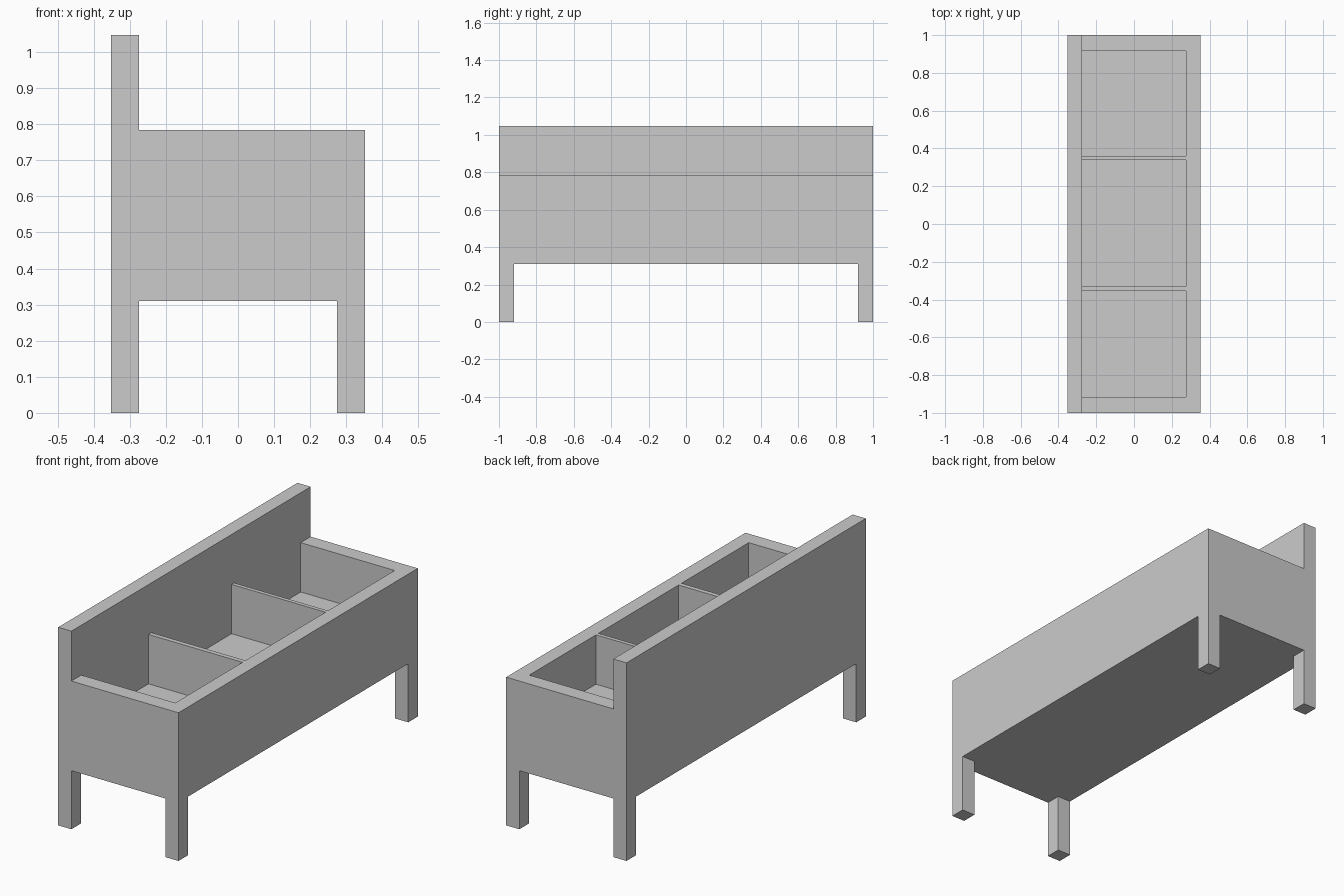
import bpy, bmesh
from mathutils import Matrix, Vector

if "Cube" in bpy.data.objects:
    bpy.data.objects.remove(bpy.data.objects["Cube"])

X, Y = 0.352, 1.0            # outer half sizes
XI, YI = 0.275, 0.917        # inner half sizes (leg and wall thickness)
Z_UNDER, Z_FLOOR, Z_RIM, Z_TOP = 0.31, 0.523, 0.784, 1.048


def finish(bm, name):
    bmesh.ops.recalc_face_normals(bm, faces=bm.faces)
    mesh = bpy.data.meshes.new(name)
    bm.to_mesh(mesh)
    bm.free()
    obj = bpy.data.objects.new(name, mesh)
    bpy.context.collection.objects.link(obj)
    return obj


def add_box(bm, lo, hi):
    lo, hi = Vector(lo), Vector(hi)
    mat = Matrix.Translation((lo + hi) / 2) @ Matrix.Diagonal((*(hi - lo), 1))
    bmesh.ops.create_cube(bm, size=1, matrix=mat)


# Planter body with raised back: L-shaped profile extruded along y
bm = bmesh.new()
profile = [(-X, Z_UNDER), (X, Z_UNDER), (X, Z_RIM),
           (-XI, Z_RIM), (-XI, Z_TOP), (-X, Z_TOP)]
face = bm.faces.new([bm.verts.new((x, -Y, z)) for x, z in profile])
ext = bmesh.ops.extrude_face_region(bm, geom=[face])
bmesh.ops.translate(bm, vec=(0, 2 * Y, 0),
                    verts=[v for v in ext["geom"] if isinstance(v, bmesh.types.BMVert)])
body = finish(bm, "planter_body")

# Three compartments, leaving two thin dividers between them
bm = bmesh.new()
for y0, y1 in [(-YI, -0.355), (-0.33, 0.339), (0.36, YI)]:
    add_box(bm, (-XI, y0, Z_FLOOR), (XI, y1, Z_RIM + 0.1))
cutter = finish(bm, "compartment_cutter")
cutter.hide_render = True
cutter.hide_viewport = False

mod = body.modifiers.new("compartments", 'BOOLEAN')
mod.operation = 'DIFFERENCE'
mod.solver = 'EXACT'
mod.object = cutter
bpy.context.view_layer.objects.active = body
bpy.ops.object.modifier_apply(modifier=mod.name)
bpy.data.objects.remove(cutter)

# Four square legs flush with the outer corners
for side, sx in (("back", -1), ("front", 1)):
    for end, sy in (("left", -1), ("right", 1)):
        xs, ys = sorted((sx * XI, sx * X)), sorted((sy * 0.92, sy * Y))
        bm = bmesh.new()
        add_box(bm, (xs[0], ys[0], 0), (xs[1], ys[1], Z_UNDER))
        finish(bm, f"{side}_{end}_leg")
